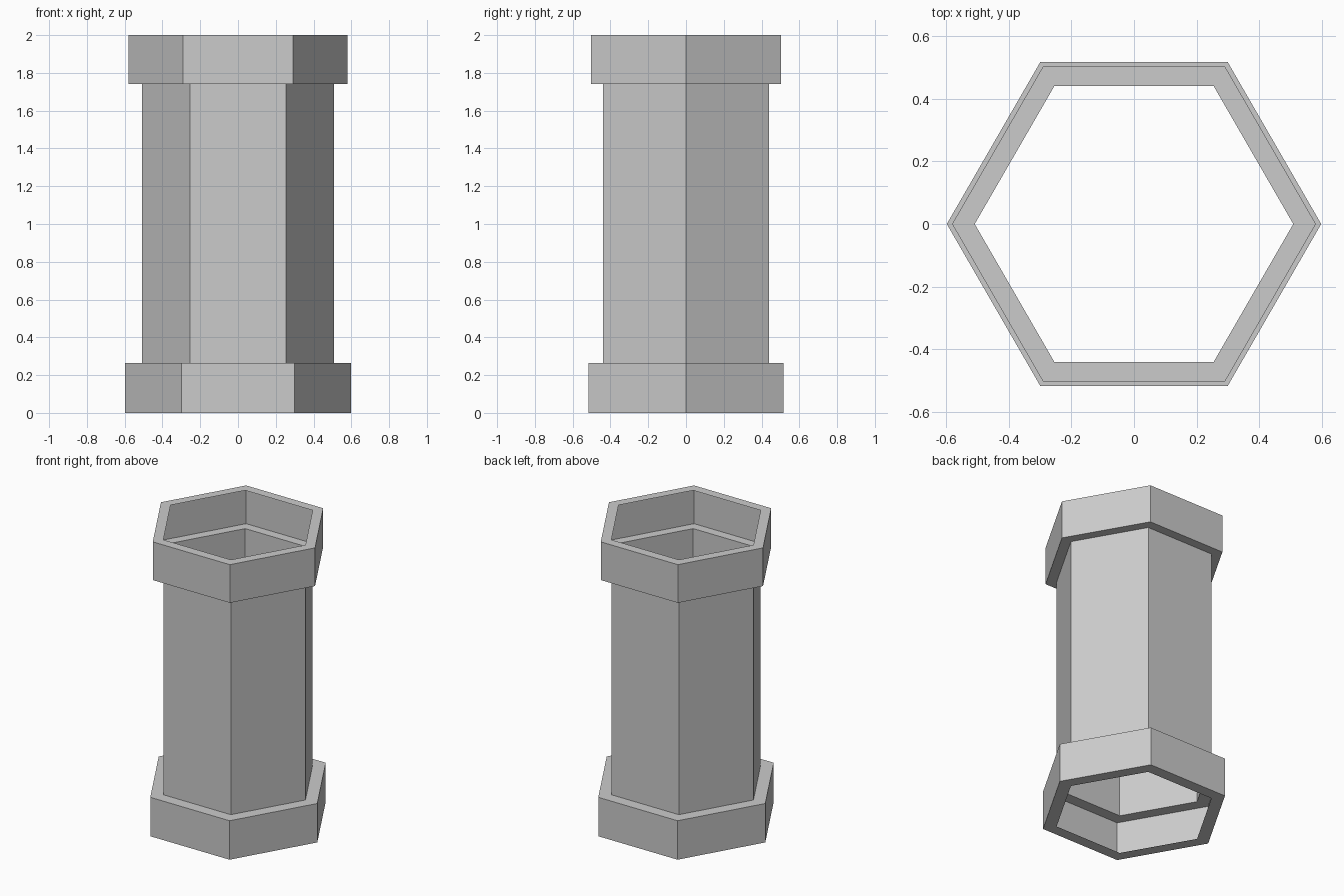
import bpy
import bmesh
from math import cos, sin, tau

default_cube = bpy.data.objects.get("Cube")
if default_cube:
    bpy.data.objects.remove(default_cube, do_unlink=True)

SIDES = 6
TUBE_R, BASE_R, CAP_R = 0.508, 0.597, 0.58
BASE_TOP, CAP_BOTTOM, HEIGHT = 0.265, 1.74, 2.0

gray = bpy.data.materials.new("stone gray")
gray.use_nodes = True
colour = (0.6, 0.6, 0.6, 1)
gray.diffuse_color = colour
gray.node_tree.nodes["Principled BSDF"].inputs["Base Color"].default_value = colour


def hex_shell(name, profile):
    """Sweep a (radius, z) profile around six flat sides as a thin open shell."""
    bm = bmesh.new()
    rings = [[bm.verts.new((r * cos(tau * i / SIDES), r * sin(tau * i / SIDES), z))
              for i in range(SIDES)] for r, z in profile]
    for low, high in zip(rings, rings[1:]):
        for i in range(SIDES):
            j = (i + 1) % SIDES
            bm.faces.new((low[i], low[j], high[j], high[i]))
    mesh = bpy.data.meshes.new(name)
    bm.to_mesh(mesh)
    bm.free()
    mesh.materials.append(gray)
    obj = bpy.data.objects.new(name, mesh)
    bpy.context.collection.objects.link(obj)
    return obj


def collar(name, radius, bottom, top):
    """Hollow collar: outer wall with a flat lip at each end, open in the middle."""
    return hex_shell(name, [(TUBE_R, bottom), (radius, bottom),
                            (radius, top), (TUBE_R, top)])


# Base collar, shaft and top collar
collar("base_collar", BASE_R, 0, BASE_TOP)
hex_shell("shaft", [(TUBE_R, BASE_TOP), (TUBE_R, CAP_BOTTOM)])
collar("top_collar", CAP_R, CAP_BOTTOM, HEIGHT)
